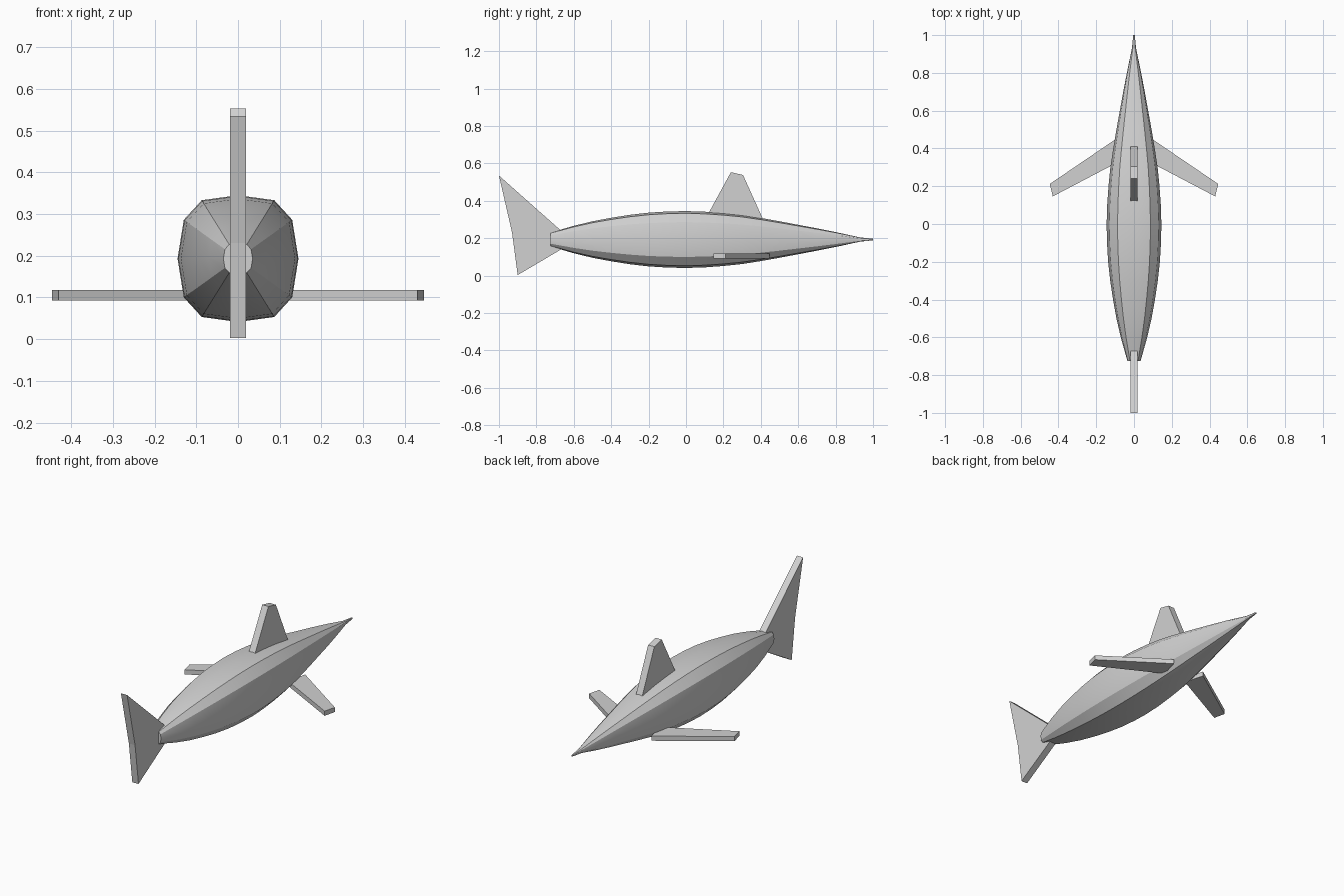
import bpy, bmesh, math
from mathutils import Vector

cube = bpy.data.objects.get("Cube")
if cube:
    bpy.data.objects.remove(cube, do_unlink=True)

grey = bpy.data.materials.new("plain grey")
grey.use_nodes = True
COLOUR = (0.64, 0.64, 0.64, 1)
grey.diffuse_color = COLOUR
grey.node_tree.nodes["Principled BSDF"].inputs["Base Color"].default_value = COLOUR


def add_object(name, bm):
    bmesh.ops.recalc_face_normals(bm, faces=bm.faces)
    mesh = bpy.data.meshes.new(name)
    bm.to_mesh(mesh)
    bm.free()
    mesh.materials.append(grey)
    obj = bpy.data.objects.new(name, mesh)
    bpy.context.collection.objects.link(obj)
    return obj


def add_fin(name, outline, depth):
    """Extrude a flat outline along the depth vector."""
    bm = bmesh.new()
    face = bm.faces.new([bm.verts.new(p) for p in outline])
    grown = bmesh.ops.extrude_face_region(bm, geom=[face], use_keep_orig=True)
    moved = [g for g in grown["geom"] if isinstance(g, bmesh.types.BMVert)]
    bmesh.ops.translate(bm, verts=moved, vec=Vector(depth))
    return add_object(name, bm)


# Body: twelve-sided rings, from the tail stub to the pointed snout
quarter = [(0, 0.152), (0.087, 0.14), (0.13, 0.093), (0.145, 0)]
half = quarter + [(x, -z) for x, z in quarter[-2::-1]]
section = half + [(-x, z) for x, z in half[-2:0:-1]]
stations = [(-0.725, 0.035), (-0.6, 0.07), (-0.5, 0.093), (-0.4, 0.111),
            (-0.3, 0.126), (-0.2, 0.137), (-0.1, 0.143), (0, 0.145),
            (0.1, 0.142), (0.2, 0.135), (0.3, 0.125), (0.4, 0.11),
            (0.5, 0.093), (0.6, 0.075), (0.7, 0.057), (0.8, 0.038),
            (0.93, 0.011), (1.0, 0.004)]
bm = bmesh.new()
rings = []
for y, radius in stations:
    s = radius / 0.145
    rings.append([bm.verts.new((x * s, y, 0.193 + z * s)) for x, z in section])
for a, b in zip(rings, rings[1:]):
    for i in range(len(section)):
        j = (i + 1) % len(section)
        bm.faces.new((a[i], a[j], b[j], b[i]))
bm.faces.new(rings[0])
bm.faces.new(rings[-1])
body = add_object("body", bm)
bpy.ops.object.select_all(action="DESELECT")
body.select_set(True)
bpy.context.view_layer.objects.active = body
bpy.ops.object.shade_smooth_by_angle(angle=math.radians(30))

# Upright fins
T = 0.019
tail = [(-1, 0.535), (-0.6, 0.18), (-0.9, 0.003), (-0.93, 0.23)]
dorsal = [(0.075, 0.25), (0.24, 0.553), (0.305, 0.538), (0.435, 0.25)]
for name, shape in (("tail_fin", tail), ("dorsal_fin", dorsal)):
    add_fin(name, [(-T, y, z) for y, z in shape], (2 * T, 0, 0))

# Swept side fins
side = [(0.1, 0.447), (0.446, 0.212), (0.43, 0.146), (0.07, 0.335)]
for name, sign in (("left_side_fin", 1), ("right_side_fin", -1)):
    add_fin(name, [(sign * x, y, 0.092) for x, y in side], (0, 0, 0.026))
